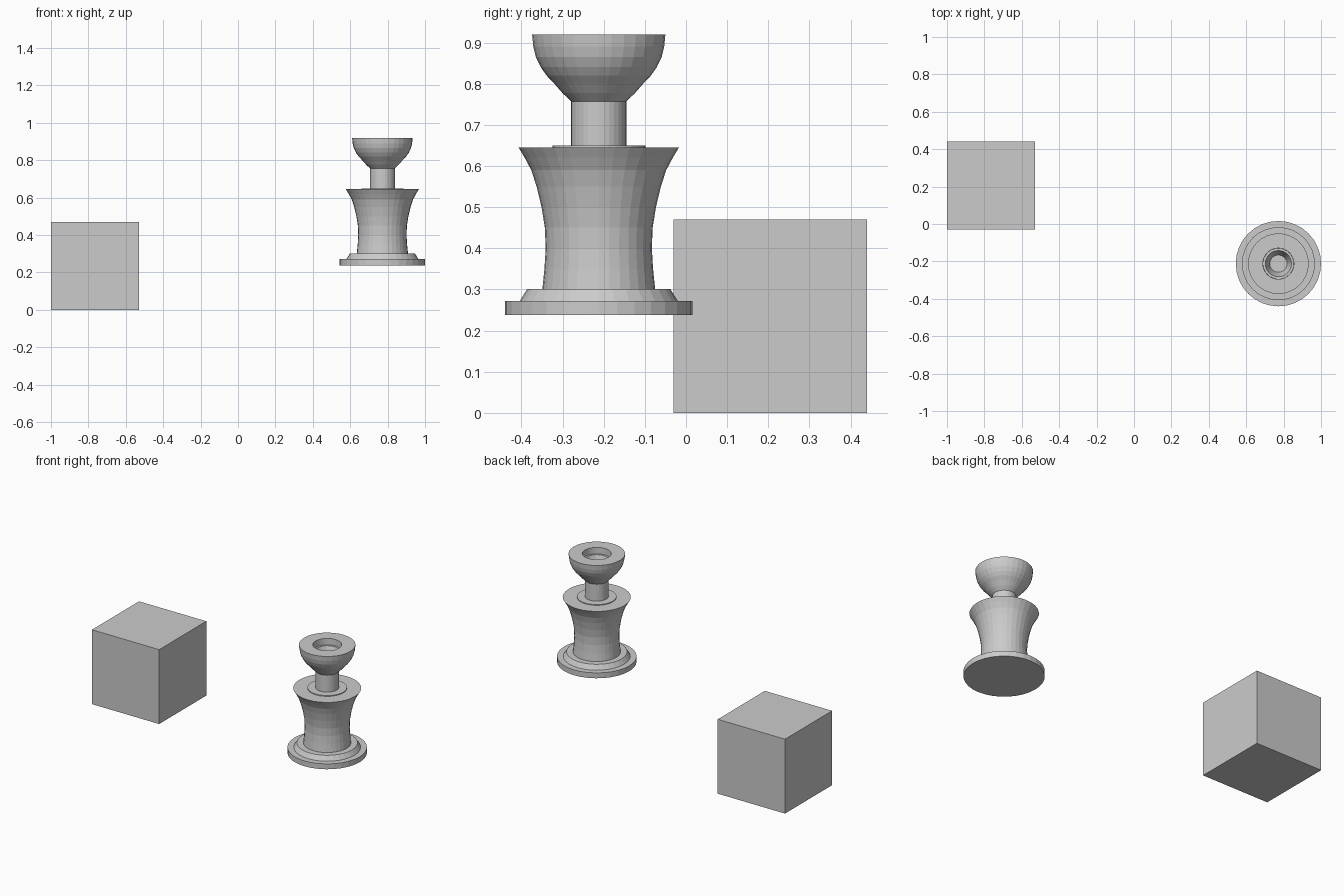
import bpy, bmesh, math

if "Cube" in bpy.data.objects:
    bpy.data.objects.remove(bpy.data.objects["Cube"])

AXIS = (0.772, -0.212)   # pedestal centre in x, y
SIDES = 32


def lathe(name, profile):
    """Closed turned part from (radius, z) points; both ends are capped."""
    bm = bmesh.new()
    rings = []
    for r, z in profile:
        rings.append([bm.verts.new((r * math.cos(2 * math.pi * i / SIDES),
                                    r * math.sin(2 * math.pi * i / SIDES), z))
                      for i in range(SIDES)])
    for a, b in zip(rings, rings[1:]):
        for i in range(SIDES):
            j = (i + 1) % SIDES
            bm.faces.new((a[i], a[j], b[j], b[i]))
    bm.faces.new(rings[0][::-1])
    bm.faces.new(rings[-1])
    bmesh.ops.recalc_face_normals(bm, faces=bm.faces)
    mesh = bpy.data.meshes.new(name)
    bm.to_mesh(mesh)
    bm.free()
    obj = bpy.data.objects.new(name, mesh)
    obj.location = (*AXIS, 0)
    bpy.context.collection.objects.link(obj)
    return obj


# Plain cube
bpy.ops.mesh.primitive_cube_add(size=0.47, location=(-0.765, 0.205, 0.235))
bpy.context.object.name = "cube"

# Stepped foot: flat disc with a bevelled ring on top
lathe("foot", [(0.228, 0.238), (0.228, 0.272), (0.192, 0.272), (0.174, 0.301)])

# Waisted column flaring out to a flat top
lathe("column", [(0.143, 0.301), (0.137, 0.301), (0.132, 0.35), (0.129, 0.40),
                 (0.131, 0.45), (0.139, 0.50), (0.151, 0.55), (0.164, 0.59),
                 (0.180, 0.62), (0.195, 0.645)][1:])

# Thin collar and narrow neck
lathe("collar", [(0.113, 0.645), (0.113, 0.650)])
lathe("neck", [(0.067, 0.650), (0.067, 0.757)])

# Cup with thick flat rim and stepped recess
lathe("cup", [(0.067, 0.757), (0.088, 0.777), (0.108, 0.80), (0.127, 0.82),
              (0.141, 0.84), (0.153, 0.865), (0.159, 0.89), (0.162, 0.92),
              (0.083, 0.92), (0.082, 0.88), (0.070, 0.88), (0.046, 0.81)])
